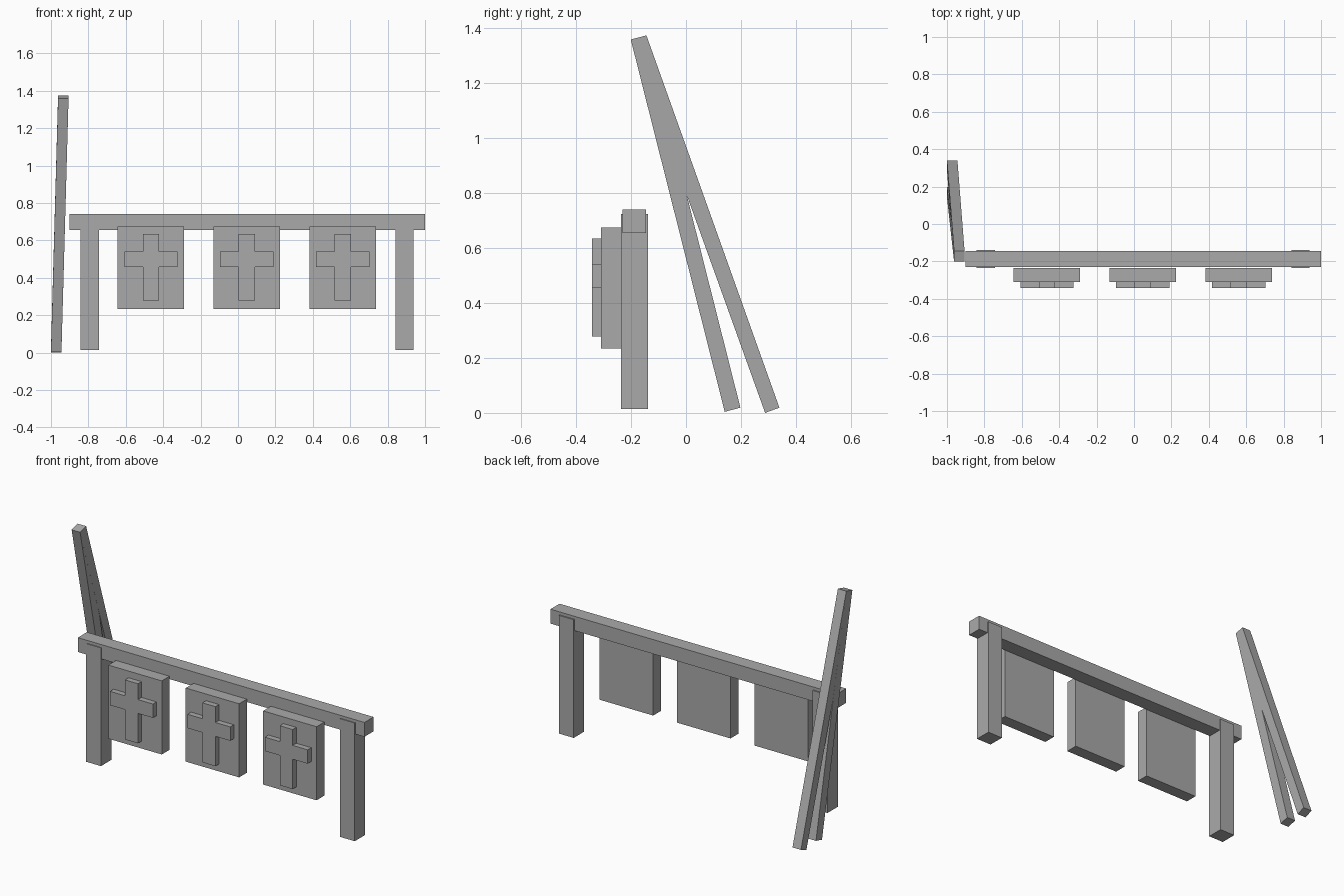
import bpy, bmesh

if "Cube" in bpy.data.objects:
    bpy.data.objects.remove(bpy.data.objects["Cube"])

grey = bpy.data.materials.new("plain grey")
grey.diffuse_color = (0.4, 0.4, 0.4, 1)
grey.use_nodes = True
grey.node_tree.nodes["Principled BSDF"].inputs["Base Color"].default_value = grey.diffuse_color


def finish(name, bm):
    bmesh.ops.recalc_face_normals(bm, faces=bm.faces)
    me = bpy.data.meshes.new(name)
    bm.to_mesh(me)
    bm.free()
    me.materials.append(grey)
    ob = bpy.data.objects.new(name, me)
    bpy.context.collection.objects.link(ob)
    return ob


def loft(name, start, end):
    """Solid between two matching outlines."""
    bm = bmesh.new()
    a = [bm.verts.new(p) for p in start]
    b = [bm.verts.new(p) for p in end]
    bm.faces.new(a)
    bm.faces.new(b[::-1])
    n = len(a)
    for i in range(n):
        j = (i + 1) % n
        bm.faces.new((a[j], a[i], b[i], b[j]))
    return finish(name, bm)


def extrude_y(name, outline, y0, y1):
    """Outline in x, z pushed from y0 to y1."""
    return loft(name, [(x, y0, z) for x, z in outline],
                [(x, y1, z) for x, z in outline])


def box(name, x0, x1, y0, y1, z0, z1):
    return extrude_y(name, [(x0, z0), (x1, z0), (x1, z1), (x0, z1)], y0, y1)


# Frame: top rail and two posts
box("top_rail", -0.90, 1.0, -0.231, -0.145, 0.655, 0.741)
for name, cx in (("left_post", -0.792), ("right_post", 0.89)):
    box(name, cx - 0.049, cx + 0.049, -0.236, -0.138, 0.015, 0.723)

# Hanging panels, each with a raised cross
half_cross = [(0.043, 0.278), (0.043, 0.457), (0.142, 0.457),
              (0.142, 0.540), (0.043, 0.540), (0.043, 0.635)]
for i in range(3):
    cx = -0.466 + 0.513 * i
    box(f"panel_{i + 1}", cx - 0.177, cx + 0.177, -0.309, -0.236, 0.234, 0.675)
    outline = half_cross + [(-x, z) for x, z in reversed(half_cross)]
    extrude_y(f"cross_{i + 1}", [(cx + x, z) for x, z in outline], -0.343, -0.309)


# Leaning poles that share their top end and spread towards the ground
def pole_end(x, front, back):
    return [(x, *front), (x + 0.056, *front), (x + 0.056, *back), (x, *back)]


top = pole_end(-0.962, (-0.201, 1.359), (-0.144, 1.374))
loft("front_pole", top, pole_end(-1.0, (0.141, 0.004), (0.198, 0.019)))
loft("rear_pole", top, pole_end(-1.0, (0.288, 0.0), (0.340, 0.019)))
